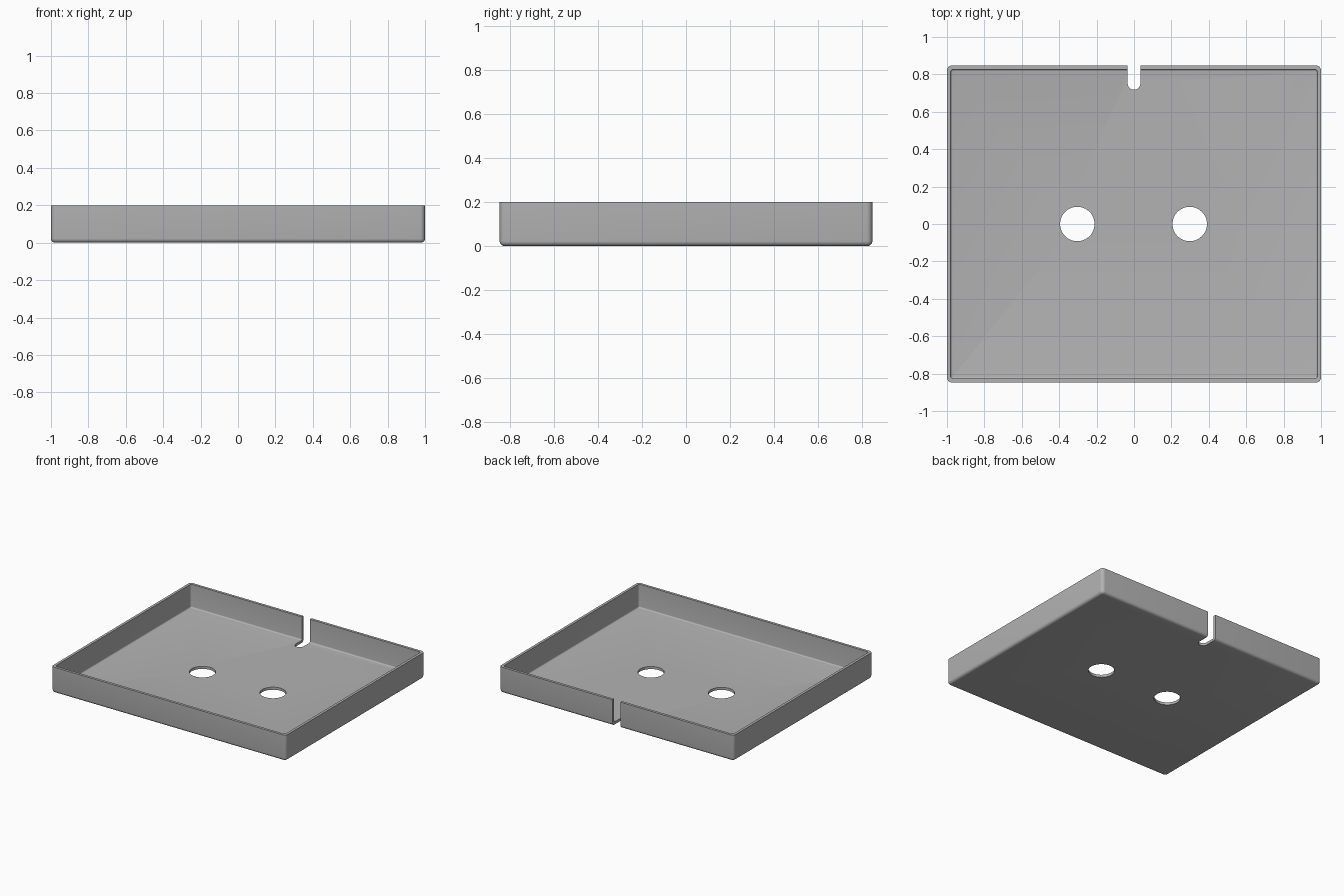
import bpy, bmesh, math

if "Cube" in bpy.data.objects:
    bpy.data.objects.remove(bpy.data.objects["Cube"])

HX, HY, H, T = 1.0, 0.847, 0.2, 0.02   # half sizes, height, sheet thickness

grey = bpy.data.materials.new("steel grey")
grey.diffuse_color = (0.45, 0.45, 0.45, 1)
grey.use_nodes = True
grey.node_tree.nodes["Principled BSDF"].inputs["Base Color"].default_value = grey.diffuse_color


def rounded_rect(inset, z, radius, seg=6):
    """Ring of points around a rounded rectangle."""
    pts = []
    for k, (sx, sy) in enumerate([(1, 1), (-1, 1), (-1, -1), (1, -1)]):
        cx, cy = sx * (HX - inset - radius), sy * (HY - inset - radius)
        for i in range(seg + 1):
            a = math.pi / 2 * (k + i / seg)
            pts.append((cx + radius * math.cos(a), cy + radius * math.sin(a), z))
    return pts


def make_object(name, bm):
    bmesh.ops.recalc_face_normals(bm, faces=bm.faces)
    mesh = bpy.data.meshes.new(name)
    bm.to_mesh(mesh)
    bm.free()
    mesh.materials.append(grey)
    ob = bpy.data.objects.new(name, mesh)
    bpy.context.collection.objects.link(ob)
    return ob


def prism(name, outline):
    """Cutter through the floor and wall from a flat outline."""
    bm = bmesh.new()
    face = bm.faces.new([bm.verts.new((x, y, -0.1)) for x, y in outline])
    ext = bmesh.ops.extrude_face_region(bm, geom=[face])
    bmesh.ops.translate(bm, vec=(0, 0, 0.5),
                        verts=[g for g in ext["geom"] if isinstance(g, bmesh.types.BMVert)])
    ob = make_object(name, bm)
    ob.hide_render = True
    return ob


# Tray: rings from the outer floor edge, up the wall, over the rim and down inside
R_OUT, R_IN, N = 0.022, 0.01, 5
rings = []
for i in range(N + 1):
    a = math.pi / 2 * i / N
    inset = R_OUT * (1 - math.sin(a))
    rings.append(rounded_rect(inset, R_OUT * (1 - math.cos(a)), 0.026 - inset))
rings.append(rounded_rect(0, H, 0.026))
rings.append(rounded_rect(T, H, 0.014))
for i in range(N + 1):
    a = math.pi / 2 * i / N
    inset = R_IN * (1 - math.cos(a))
    rings.append(rounded_rect(T + inset, T + R_IN * (1 - math.sin(a)), 0.014 - inset))

bm = bmesh.new()
loops = [[bm.verts.new(p) for p in ring] for ring in rings]
for lo, up in zip(loops, loops[1:]):
    n = len(lo)
    for i in range(n):
        j = (i + 1) % n
        bm.faces.new((lo[i], lo[j], up[j], up[i]))
bm.faces.new(loops[0])
bm.faces.new(loops[-1])
tray = make_object("tray", bm)

# Two round holes and the round-ended slot in the back wall
cutters = []
for side, x in (("left", -0.303), ("right", 0.298)):
    ring = [(x + 0.092 * math.cos(math.tau * i / 64), 0.092 * math.sin(math.tau * i / 64))
            for i in range(64)]
    cutters.append(prism(side + "_hole_cutter", ring))
W, END = 0.034, 0.718
slot = [(W, 1.0), (-W, 1.0)]
for i in range(17):
    a = math.pi + math.pi * i / 16
    slot.append((W * math.cos(a), END + W + W * math.sin(a)))
cutters.append(prism("slot_cutter", slot))

bpy.context.view_layer.objects.active = tray
tray.select_set(True)
for c in cutters:
    mod = tray.modifiers.new(c.name, "BOOLEAN")
    mod.object = c
    mod.operation = "DIFFERENCE"
    mod.solver = "EXACT"
    bpy.ops.object.modifier_apply(modifier=mod.name)
for c in cutters:
    bpy.data.objects.remove(c)
bpy.ops.object.shade_smooth_by_angle(angle=math.radians(30))
